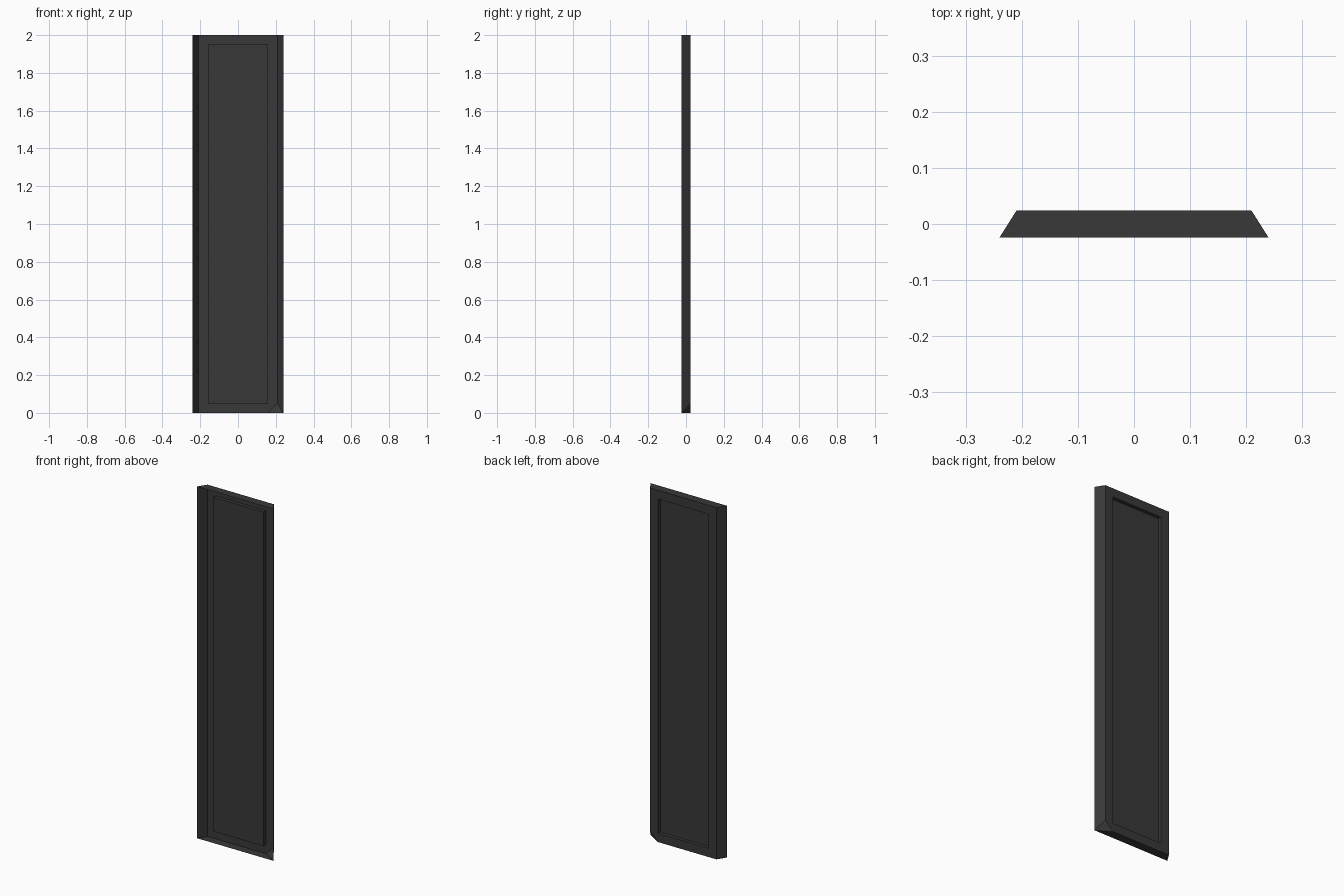
import bpy, bmesh

if "Cube" in bpy.data.objects:
    bpy.data.objects.remove(bpy.data.objects["Cube"])

bm = bmesh.new()

def loop(points):
    return [bm.verts.new(p) for p in points]

def bridge(a, b):
    n = len(a)
    for i in range(n):
        j = (i + 1) % n
        bm.faces.new((a[i], a[j], b[j], b[i]))

def rect(w, y, z0, z1):
    return loop([(-w, y, z0), (w, y, z0), (w, y, z1), (-w, y, z1)])

FRONT, BACK, DEPTH = -0.0245, 0.0245, 0.02

# open front rim
f = rect(0.24, FRONT, 0, 2)
# back outline, with the lower right corner clipped
b = loop([(-0.209, BACK, 0), (0.159, BACK, 0), (0.209, BACK, 0.05),
          (0.209, BACK, 2), (-0.209, BACK, 2)])
# panel recessed into the back
p = rect(0.158, BACK, 0.05, 1.95)
q = rect(0.158, BACK - DEPTH, 0.05, 1.95)
bridge(p, q)
bm.faces.new(q)

# bottom, clipped corner, right side, top, left side
for face in ((f[0], f[1], b[1], b[0]), (f[1], b[2], b[1]),
             (f[1], f[2], b[3], b[2]), (f[2], f[3], b[4], b[3]),
             (f[3], f[0], b[0], b[4])):
    bm.faces.new(face)
# back frame around the recess
for face in ((b[0], b[1], p[1], p[0]), (b[1], b[2], p[1]),
             (b[2], b[3], p[2], p[1]), (b[3], b[4], p[3], p[2]),
             (b[4], b[0], p[0], p[3])):
    bm.faces.new(face)

# face everything outward
bmesh.ops.recalc_face_normals(bm, faces=bm.faces)
bm.normal_update()
if max(bm.faces, key=lambda t: t.calc_area()).normal.y < 0:
    bmesh.ops.reverse_faces(bm, faces=bm.faces)

mesh = bpy.data.meshes.new("door_panel")
bm.to_mesh(mesh)
bm.free()
panel = bpy.data.objects.new("door_panel", mesh)
bpy.context.collection.objects.link(panel)

mat = bpy.data.materials.new("dark_grey")
mat.diffuse_color = (0.04, 0.04, 0.04, 1)
mat.use_nodes = True
mat.node_tree.nodes["Principled BSDF"].inputs["Base Color"].default_value = mat.diffuse_color
mesh.materials.append(mat)
